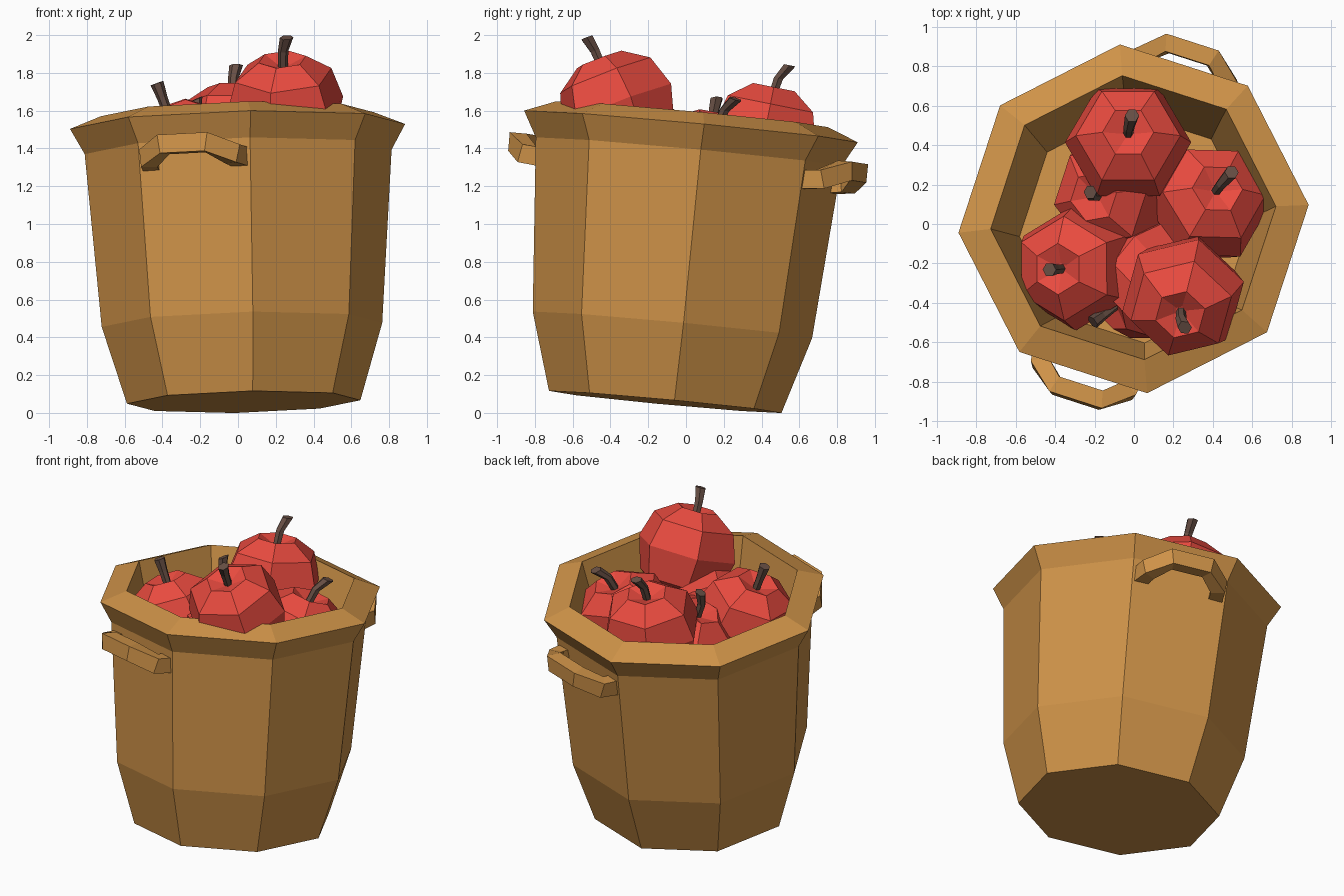
import bpy, math
from math import cos, sin, pi, radians
from mathutils import Matrix, Vector

if "Cube" in bpy.data.objects:
    bpy.data.objects.remove(bpy.data.objects["Cube"])


def material(name, rgb):
    m = bpy.data.materials.new(name)
    m.diffuse_color = (*rgb, 1)
    m.use_nodes = True
    m.node_tree.nodes["Principled BSDF"].inputs["Base Color"].default_value = m.diffuse_color
    return m


WOOD = material("wood", (0.62, 0.29, 0.065))
RED = material("red_skin", (0.82, 0.07, 0.05))
BROWN = material("stem_brown", (0.14, 0.08, 0.06))


def make(name, verts, faces, mat, matrix):
    me = bpy.data.meshes.new(name)
    me.from_pydata(verts, [], faces)
    me.materials.append(mat)
    ob = bpy.data.objects.new(name, me)
    ob.matrix_world = matrix
    bpy.context.collection.objects.link(ob)
    return ob


def bridge(rings):
    """Skin rings of points with quads and cap both ends."""
    n = len(rings[0])
    verts = [v for r in rings for v in r]
    faces = [(k * n + i, k * n + (i + 1) % n, (k + 1) * n + (i + 1) % n, (k + 1) * n + i)
             for k in range(len(rings) - 1) for i in range(n)]
    faces.append(tuple(reversed(range(n))))
    faces.append(tuple(range(len(verts) - n, len(verts))))
    return verts, faces


def lathe(profile, sides):
    return bridge([[(r * cos(2 * pi * i / sides), r * sin(2 * pi * i / sides), z)
                    for i in range(sides)] for r, z in profile])


def frame(origin, up, spin=0):
    rot = Vector((0, 0, 1)).rotation_difference(Vector(up)).to_matrix().to_4x4()
    return Matrix.Translation(origin) @ rot @ Matrix.Rotation(radians(spin), 4, 'Z')


# Basket: slightly leaning octagonal tub with flared rim and raised inner floor
BASE, LEAN = (0.03, -0.11, 0.058), (-0.022, 0.093, 0.995)
tub = [(0.62, 0), (0.745, 0.41), (0.815, 1.33), (0.89, 1.465),
       (0.725, 1.53), (0.59, 1.0)]
make("basket", *lathe(tub, 8), WOOD, frame(BASE, LEAN, 4.5))

# Handles: square bar bent outwards, one on each of two opposite sides
half = [(-0.25, 0.72, 1.23), (-0.235, 0.82, 1.24), (-0.12, 0.915, 1.30)]
path = half + [(-t, r, h) for t, r, h in reversed(half)]


def bar(points, w, d):
    pts = [Vector((r, t, h)) for t, r, h in points]
    rings = []
    for i, p in enumerate(pts):
        along = (pts[min(i + 1, len(pts) - 1)] - pts[max(i - 1, 0)]).normalized()
        side = along.cross(Vector((0, 0, 1))).normalized()
        top = side.cross(along)
        rings.append([p + side * a * w + top * b * d
                      for a, b in ((-1, -1), (1, -1), (1, 1), (-1, 1))])
    return bridge(rings)


for name, ang in (("front_handle", -108), ("back_handle", 72)):
    make(name, *bar(path, 0.045, 0.05), WOOD, frame(BASE, LEAN, ang))

# Fruit: six-sided faceted body with a bent stem
body = [(0.12, -0.28), (0.26, -0.18), (0.32, 0.02), (0.265, 0.19), (0.13, 0.28), (0.03, 0.24)]


def fruit(name, centre, up, spin, bend):
    m = frame(centre, up, spin)
    make(name, *lathe(body, 6), RED, m)
    bx, by = bend
    rings = []
    for k, (s, z, r) in enumerate(((0, 0.22, 0.025), (0.25, 0.33, 0.028), (1, 0.41, 0.036))):
        rings.append([(bx * s + r * cos(pi * i / 3), by * s + r * sin(pi * i / 3), z)
                      for i in range(6)])
    make(name + "_stem", *bridge(rings), BROWN, frame(centre, up))


fruits = [
    ("back_fruit", (-0.03, 0.41, 1.45), (0.0, 0.2, 1), 0, (0.02, 0.06)),
    ("right_fruit", (0.37, 0.10, 1.30), (0.2, 0.3, 1), 0, (0.05, 0.05)),
    ("left_fruit", (-0.29, -0.22, 1.36), (-0.36, -0.03, 1), 30, (0.0, 0.0)),
    ("front_fruit", (0.25, -0.36, 1.61), (-0.06, -0.38, 1), 15, (0.03, -0.02)),
    ("middle_fruit", (-0.09, 0.15, 1.27), (-0.45, -0.05, 1), 10, (0.04, 0.03)),
    ("lower_fruit", (0.07, -0.28, 1.29), (-0.75, -0.6, 0.45), 20, (0.03, 0.03)),
]
for f in fruits:
    fruit(*f)
